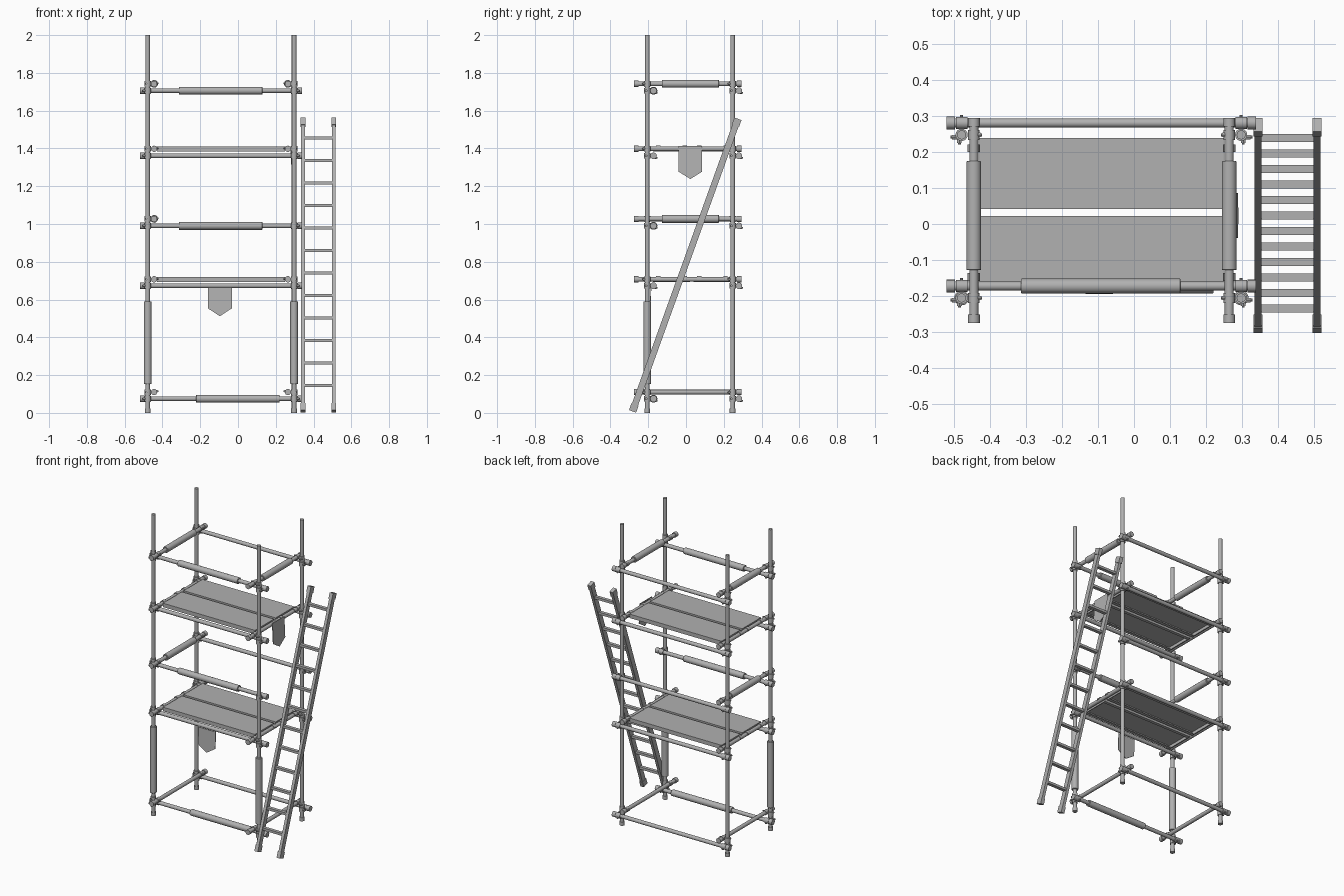
import bpy, bmesh, math
from mathutils import Vector, Matrix

if "Cube" in bpy.data.objects:
    bpy.data.objects.remove(bpy.data.objects["Cube"])

PX, PY = (-0.478, 0.297), (-0.205, 0.247)      # post positions
LY = (-0.172, 0.280)                           # ledger lines (run along x)
TX = (-0.444, 0.264)                           # transom lines (run along y)
LZ = (0.075, 0.673, 0.990, 1.361, 1.706)       # ledger heights
TZ = (0.110, 0.707, 1.027, 1.398, 1.742)       # transom heights
R = 0.0125

STEEL = bpy.data.materials.new("dark_steel")
STEEL.diffuse_color = (0.44, 0.44, 0.44, 1)
STEEL.use_nodes = True
STEEL.node_tree.nodes["Principled BSDF"].inputs["Base Color"].default_value = STEEL.diffuse_color


def tube(bm, a, b, r, sides=16):
    a, b = Vector(a), Vector(b)
    d = b - a
    m = Matrix.Translation((a + b) / 2) @ d.to_track_quat('Z', 'Y').to_matrix().to_4x4()
    bmesh.ops.create_cone(bm, cap_ends=True, segments=sides, radius1=r, radius2=r,
                          depth=d.length, matrix=m)


def box(bm, c, s, rot=Matrix.Identity(4)):
    m = Matrix.Translation(c) @ rot @ Matrix.Diagonal((*s, 1))
    bmesh.ops.create_cube(bm, size=1, matrix=m)


def finish(bm, name, bevel=0):
    me = bpy.data.meshes.new(name)
    bm.to_mesh(me)
    bm.free()
    me.materials.append(STEEL)
    ob = bpy.data.objects.new(name, me)
    bpy.context.collection.objects.link(ob)
    if bevel:
        mod = ob.modifiers.new("bevel", 'BEVEL')
        mod.width, mod.segments = bevel, 2
    bpy.ops.object.select_all(action='DESELECT')
    ob.select_set(True)
    bpy.context.view_layer.objects.active = ob
    bpy.ops.object.shade_smooth_by_angle(angle=math.radians(35))
    return ob


def capped_tube(name, a, b, r_cap=0.0175, both=True):
    a, b = Vector(a), Vector(b)
    n = (b - a).normalized()
    bm = bmesh.new()
    tube(bm, a, b, R)
    tube(bm, a, a + n * 0.024, r_cap)
    if both:
        tube(bm, b - n * 0.024, b, r_cap)
    finish(bm, name)


def sleeve(name, a, b):
    bm = bmesh.new()
    tube(bm, a, b, 0.0205, 20)
    finish(bm, name, 0.002)


def bolt(bm, p, d):
    p, d = Vector(p), Vector(d)
    tube(bm, p, p + d * 0.027, 0.004, 8)
    tube(bm, p, p + d * 0.022, 0.007, 6)


# upright posts with a foot cap
for x in PX:
    for y in PY:
        capped_tube("post", (x, y, 0), (x, y, 2), 0.0155, False)

# ledgers, transoms and the couplers joining them to the posts
clamps = bmesh.new()
for i, (lz, tz) in enumerate(zip(LZ, TZ)):
    for y, py in zip(LY, PY):
        capped_tube("ledger", (-0.52, y, lz), (0.338, y, lz))
        for px, s in zip(PX, (-1, 1)):
            tube(clamps, (px, py, lz - 0.015), (px, py, lz + 0.015), 0.017)
            tube(clamps, (px - 0.016, y, lz), (px + 0.016, y, lz), 0.017)
            bolt(clamps, (px + s * 0.004, py - 0.006, lz), (s, 0, 0))
            bolt(clamps, (px, y - 0.005, lz - 0.01), (0, 1, 0))
    for j, (x, px) in enumerate(zip(TX, PX)):
        if i == 2 and j == 1:        # open side for ladder access
            continue
        s = (1, -1)[j]
        capped_tube("transom", (x, -0.275, tz), (x, 0.294, tz), 0.0165)
        for py in PY:
            tube(clamps, (px, py, tz - 0.015), (px, py, tz + 0.015), 0.017)
            tube(clamps, (x, py - 0.014, tz), (x, py + 0.014, tz), 0.0155)
            bolt(clamps, (px - s * 0.006, py, tz), (0, -1, 0))
            bolt(clamps, (x - s * 0.004, py, tz + 0.004), (s, 0, 0))
finish(clamps, "couplers")

# foam safety sleeves
for z in (LZ[2], LZ[4]):
    sleeve("ledger_sleeve", (-0.313, LY[0], z), (0.129, LY[0], z))
sleeve("ledger_sleeve", (-0.222, LY[0], LZ[0]), (0.22, LY[0], LZ[0]))
for x, z in ((TX[0], TZ[2]), (TX[0], TZ[4]), (TX[1], TZ[4])):
    sleeve("transom_sleeve", (x, -0.128, z), (x, 0.174, z))
for x in PX:
    sleeve("post_sleeve", (x, PY[0], 0.153), (x, PY[0], 0.591))

# deck planks: top sheet, folded rim underneath, hooks over the transoms
for tz in (TZ[1], TZ[3]):
    for yc in (-0.077, 0.140):
        bm = bmesh.new()
        x0, x1, w, top = -0.428, 0.248, 0.198, tz + 0.012
        xc, L = (x0 + x1) / 2, x1 - x0
        box(bm, (xc, yc, top - 0.003), (L, w, 0.006))
        for s in (-1, 1):
            box(bm, (xc, yc + s * (w / 2 - 0.003), top - 0.013), (L, 0.006, 0.026))
            box(bm, (xc, yc + s * (w / 2 - 0.012), top - 0.024), (L, 0.018, 0.004))
            box(bm, (xc + s * (L / 2 - 0.003), yc, top - 0.013), (0.006, w, 0.026))
        for x, s in zip(TX, (-1, 1)):
            for dy in (-0.07, 0.07):
                for k in range(6):       # curved hook from short plates
                    a = math.radians(15 + 30 * k)
                    box(bm, (x - s * 0.0145 * math.cos(a), yc + dy, tz + 0.0145 * math.sin(a)),
                        (0.004, 0.022, 0.009), Matrix.Rotation(s * a, 4, 'Y'))
        finish(bm, "deck_plank")


# hanging pointed tags, leaning slightly outward at the bottom
def tag(name, w, top, side, tip, place):
    bm = bmesh.new()
    pts = ((-w, top), (-w, side), (0, tip), (w, side), (w, top))
    f = bm.faces.new([bm.verts.new(place(u, z, (top - z) * 0.05)) for u, z in pts])
    ext = bmesh.ops.extrude_face_region(bm, geom=[f])
    n = place(0, 0, 1) - place(0, 0, 0)
    bmesh.ops.translate(bm, vec=n * 0.004,
                        verts=[v for v in ext['geom'] if isinstance(v, bmesh.types.BMVert)])
    bmesh.ops.recalc_face_normals(bm, faces=bm.faces)
    finish(bm, name)


tag("front_tag", 0.063, 0.664, 0.553, 0.512,
    lambda u, z, d: Vector((-0.096 + u, -0.183 - d, z)))
tag("side_tag", 0.0625, 1.412, 1.277, 1.238,
    lambda u, z, d: Vector((0.277 + d, 0.023 + u, z)))

# leaning ladder
A = math.atan2(0.558, 1.549)
rot = Matrix.Rotation(-A, 4, 'X')
lo, hi = Vector((0, -0.283, 0.008)), Vector((0, 0.275, 1.557))
n = (hi - lo).normalized()
for x in (0.344, 0.507):
    off = Vector((x, 0, 0))
    bm = bmesh.new()
    box(bm, (lo + hi) / 2 + off, (0.019, 0.034, (hi - lo).length), rot)
    for c in (lo + n * 0.02, hi - n * 0.02):
        box(bm, c + off, (0.025, 0.04, 0.04), rot)
    finish(bm, "ladder_rail")
bm = bmesh.new()
for k in range(12):
    z = 0.145 + k * 0.1191
    y = lo.y + (z - lo.z) * math.tan(A)
    box(bm, (0.4255, y, z), (0.16, 0.022, 0.016))
finish(bm, "ladder_rungs")
